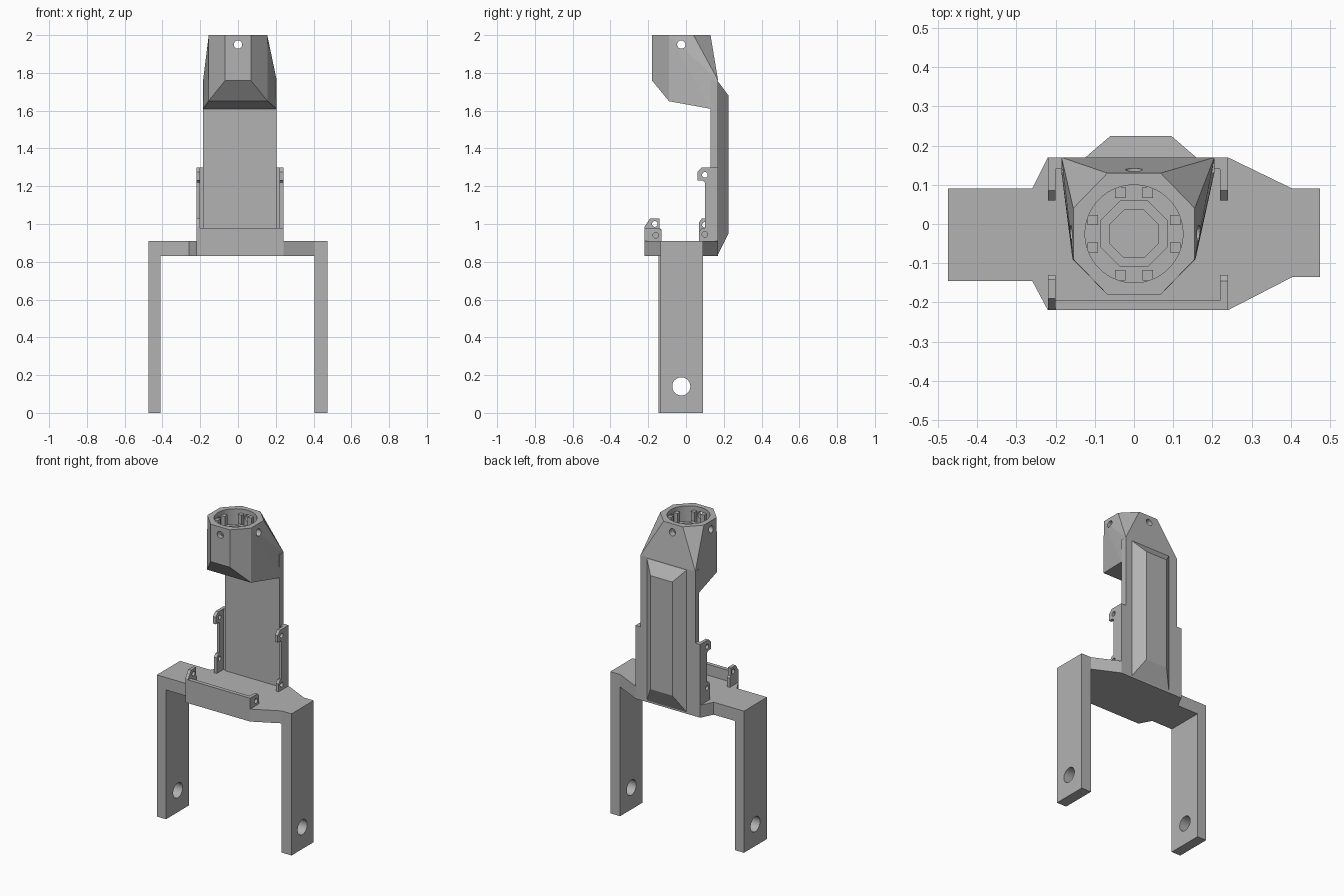
import bpy
import bmesh
import math
from mathutils import Matrix, Vector

default = bpy.data.objects.get("Cube")
if default:
    bpy.data.objects.remove(default, do_unlink=True)

GREY = (0.45, 0.45, 0.45, 1)
grey = bpy.data.materials.new("matte grey")
grey.use_nodes = True
grey.diffuse_color = GREY
grey.node_tree.nodes["Principled BSDF"].inputs["Base Color"].default_value = GREY


def finish(name, bm):
    bmesh.ops.recalc_face_normals(bm, faces=bm.faces[:])
    mesh = bpy.data.meshes.new(name)
    bm.to_mesh(mesh)
    bm.free()
    mesh.materials.append(grey)
    obj = bpy.data.objects.new(name, mesh)
    bpy.context.collection.objects.link(obj)
    return obj


def prism(name, points, lo, hi, axis="z"):
    """Extrude an outline along z (points are x, y) or along x (points are y, z)."""
    bm = bmesh.new()
    place = (lambda p: (p[0], p[1], lo)) if axis == "z" else (lambda p: (lo, p[0], p[1]))
    face = bm.faces.new([bm.verts.new(place(p)) for p in points])
    moved = bmesh.ops.extrude_face_region(bm, geom=[face])["geom"]
    shift = Vector((0, 0, hi - lo)) if axis == "z" else Vector((hi - lo, 0, 0))
    bmesh.ops.translate(bm, vec=shift, verts=[v for v in moved if isinstance(v, bmesh.types.BMVert)])
    return finish(name, bm)


def box(name, x, y, z):
    return prism(name, [(x[0], y[0]), (x[1], y[0]), (x[1], y[1]), (x[0], y[1])], *z)


def hull(name, points):
    bm = bmesh.new()
    for p in points:
        bm.verts.new(p)
    result = bmesh.ops.convex_hull(bm, input=bm.verts[:])
    loose = [g for g in result["geom_interior"] if isinstance(g, bmesh.types.BMVert)]
    bmesh.ops.delete(bm, geom=loose, context="VERTS")
    bmesh.ops.dissolve_limit(bm, angle_limit=0.01, verts=bm.verts[:], edges=bm.edges[:])
    return finish(name, bm)


def cylinder(name, centre, radius, length, axis="z", sides=32):
    bm = bmesh.new()
    turn = {"z": Matrix(), "x": Matrix.Rotation(math.pi / 2, 4, "Y"),
            "y": Matrix.Rotation(math.pi / 2, 4, "X")}[axis]
    spin = Matrix.Rotation(math.pi / sides, 4, "Z")
    bmesh.ops.create_cone(bm, cap_ends=True, segments=sides, radius1=radius, radius2=radius,
                          depth=length, matrix=Matrix.Translation(centre) @ turn @ spin)
    return finish(name, bm)


def cut(obj, cutter):
    cutter.hide_render = True
    mod = obj.modifiers.new("cut", "BOOLEAN")
    mod.operation = "DIFFERENCE"
    mod.solver = "EXACT"
    mod.object = cutter
    bpy.context.view_layer.objects.active = obj
    bpy.ops.object.modifier_apply(modifier=mod.name)
    bpy.data.objects.remove(cutter, do_unlink=True)


CY = -0.025   # y of the socket and the leg holes

# Legs with axle holes
for name, x, y in (("left_leg", (0.405, 0.475), (-0.135, 0.09)),
                   ("right_leg", (-0.475, -0.41), (-0.145, 0.09))):
    leg = box(name, x, y, (0, 0.84))
    cut(leg, cylinder("axle_cutter", (x[0], CY, 0.14), 0.048, 0.4, "x"))

# Deck joining the legs
prism("deck", [(-0.475, 0.09), (-0.26, 0.09), (-0.22, 0.17), (0.24, 0.17), (0.405, 0.09),
               (0.475, 0.09), (0.475, -0.135), (0.405, -0.135), (0.24, -0.22),
               (-0.22, -0.22), (-0.26, -0.145), (-0.475, -0.145)], 0.83, 0.91)

# Front wall and its end tabs
box("front_wall", (-0.22, 0.24), (-0.22, -0.195), (0.83, 0.98))
tall = prism("right_front_tab", [(-0.22, 0.85), (-0.22, 0.985), (-0.19, 1.03), (-0.14, 1.03),
                                 (-0.14, 0.98), (-0.13, 0.97), (-0.13, 0.85)], -0.22, -0.2, "x")
cut(tall, cylinder("pin_cutter", (-0.21, -0.165, 1.0), 0.015, 0.1, "x", 16))
short = prism("left_front_tab", [(-0.22, 0.85), (-0.22, 0.98), (-0.145, 0.98),
                                 (-0.13, 0.965), (-0.13, 0.85)], 0.22, 0.24, "x")
cut(short, cylinder("pin_cutter", (0.23, -0.16, 0.94), 0.015, 0.1, "x", 16))

# Back column with its wider lower plate
box("column", (-0.185, 0.205), (0.13, 0.17), (0.83, 1.76))
box("column_base", (-0.22, 0.24), (0.14, 0.17), (0.83, 1.3))

# Side flanges with upper and lower pin tabs
for name, x, low in (("left_flange", 0.22, 0.98), ("right_flange", -0.22, 1.03)):
    flange = prism(name, [(0.17, 0.83), (0.17, 1.3), (0.085, 1.3), (0.06, 1.275), (0.06, 1.23),
                          (0.09, 1.23), (0.1, 1.22), (0.1, low), (0.085, low),
                          (0.07, low - 0.02), (0.07, 0.83)], x, x + 0.02, "x")
    for z in (1.26, low - 0.035):
        cut(flange, cylinder("pin_cutter", (x, 0.1, z), 0.015, 0.1, "x", 16))

# Raised bevelled spine on the back
hull("back_spine", [(x, 0.165, z) for x in (-0.13, 0.165) for z in (0.83, 1.76)]
     + [(x, 0.225, z) for x in (-0.06, 0.095) for z in (0.95, 1.68)])

# Faceted head: octagonal collar flowing back into the column
octagon = [(s * x, y) for s in (-1, 1)
           for x, y in ((0.068, 0.13), (0.155, 0.04), (0.155, -0.09), (0.068, -0.18))]
head_points = [(x, y, 2.0) for x, y in octagon]
head_points += [(x, y, 1.88) for x, y in octagon if y > 0]
for s, edge in ((-1, -0.185), (1, 0.205)):
    head_points += [(s * 0.068, -0.18, 1.76), (s * 0.157, -0.09, 1.65),
                    (edge, 0.13, 1.61), (edge, 0.17, 1.62), (edge, 0.17, 1.76)]
head = hull("head", head_points)
cut(head, cylinder("socket_cutter", (0, CY, 1.93), 0.125, 0.16, "z", 48))
for axis in "xy":
    cut(head, cylinder("screw_cutter", (0, CY, 1.95), 0.022, 0.6, axis, 20))

# Inner octagonal ring in the socket
ring = cylinder("socket_ring", (0, CY, 1.88), 0.092, 0.08, "z", 8)
cut(ring, cylinder("ring_cutter", (0, CY, 1.9), 0.066, 0.2, "z", 8))

# Pairs of lugs beside each screw hole
for i in range(4):
    for side in (-1, 1):
        lug = box("socket_lug", (0.092, 0.119), sorted((side * 0.022, side * 0.048)), (1.84, 1.975))
        lug.data.transform(Matrix.Translation((0, CY, 0)) @ Matrix.Rotation(i * math.pi / 2, 4, "Z"))
